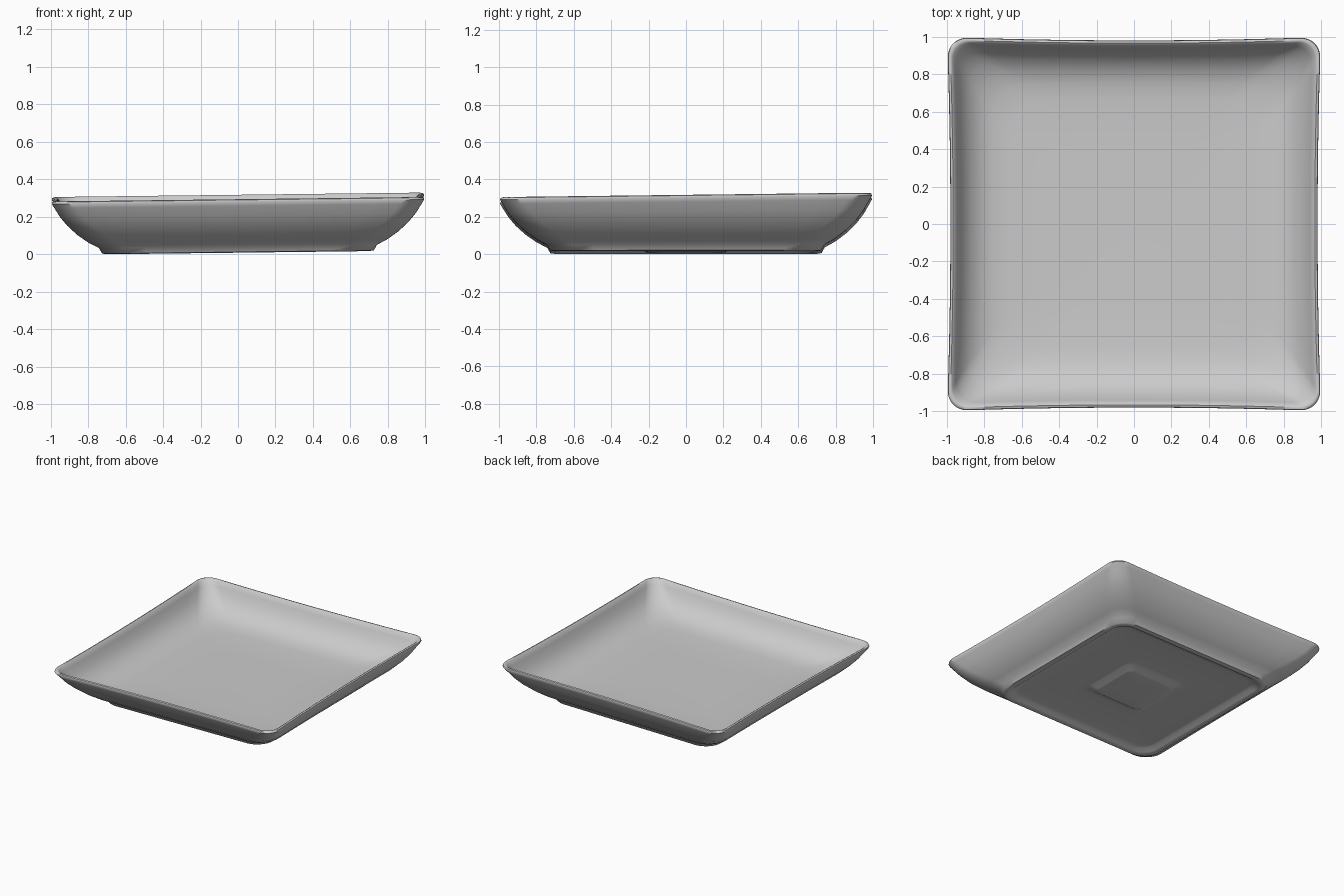
import bpy, bmesh, math

if "Cube" in bpy.data.objects:
    bpy.data.objects.remove(bpy.data.objects["Cube"])


def ring(half, radius, z, pinch=0.0, side=12, arc=8):
    """Rounded square outline with slightly pinched sides and a small tilt."""
    pts = []
    c = half - radius
    for k, (sx, sy) in enumerate(((1, 1), (-1, 1), (-1, -1), (1, -1))):
        a0 = k * math.pi / 2
        for i in range(arc + 1):          # corner arc
            a = a0 + i / arc * math.pi / 2
            pts.append((sx * c + radius * math.cos(a), sy * c + radius * math.sin(a)))
        x0, y0 = pts[-1]
        a = a0 + math.pi / 2              # straight side, along the tangent
        tx, ty = -math.sin(a), math.cos(a)
        for i in range(1, side):
            s = i / side * 2 * c
            pts.append((x0 + tx * s, y0 + ty * s))
    out = []
    for x, y in pts:
        u, v = x / half, y / half
        px = 1 - pinch * max(0, 1 - v * v)
        py = 1 - pinch * max(0, 1 - u * u)
        tilt = 0.012 * x + 0.012 * y * min(1, z / 0.3)
        out.append((x * px, y * py, z + tilt))
    return out


# Half-size, corner radius, height, pinch: from foot centre out, over the rim, in to the floor
profile = [
    (0.05, 0.01, 0.012, 0), (0.19, 0.04, 0.010, 0), (0.21, 0.05, 0.013, 0),   # centre pad
    (0.25, 0.06, 0.036, 0), (0.28, 0.07, 0.038, 0),
    (0.62, 0.10, 0.038, 0), (0.655, 0.11, 0.034, 0), (0.68, 0.12, 0.016, 0),  # recess
    (0.70, 0.13, 0.010, 0), (0.725, 0.14, 0.014, 0),                          # foot
    (0.742, 0.14, 0.044, 0), (0.80, 0.15, 0.075, 0.004), (0.86, 0.15, 0.118, 0.008),
    (0.915, 0.14, 0.17, 0.012), (0.955, 0.13, 0.22, 0.015), (0.985, 0.12, 0.27, 0.018),
    (0.998, 0.11, 0.293, 0.018), (0.995, 0.11, 0.303, 0.018), (0.983, 0.10, 0.307, 0.018),
    (0.972, 0.10, 0.300, 0.018),                                              # rim
    (0.955, 0.11, 0.268, 0.016), (0.925, 0.13, 0.215, 0.012), (0.88, 0.15, 0.165, 0.008),
    (0.82, 0.17, 0.125, 0.005), (0.75, 0.18, 0.102, 0), (0.66, 0.18, 0.092, 0),
    (0.40, 0.12, 0.088, 0), (0.10, 0.03, 0.087, 0),                           # floor
]

bm = bmesh.new()
loops = [[bm.verts.new(p) for p in ring(*row)] for row in profile]
n = len(loops[0])
for a, b in zip(loops, loops[1:]):
    for i in range(n):
        j = (i + 1) % n
        bm.faces.new((a[i], a[j], b[j], b[i]))
bm.faces.new(loops[0][::-1])
bm.faces.new(loops[-1])
bmesh.ops.recalc_face_normals(bm, faces=bm.faces)

# Stand on the ground
low = min(v.co.z for v in bm.verts)
for v in bm.verts:
    v.co.z -= low

mesh = bpy.data.meshes.new("square_plate")
bm.to_mesh(mesh)
bm.free()
plate = bpy.data.objects.new("square_plate", mesh)
bpy.context.collection.objects.link(plate)

grey = bpy.data.materials.new("plain grey")
grey.diffuse_color = (0.6, 0.6, 0.6, 1)
grey.use_nodes = True
grey.node_tree.nodes["Principled BSDF"].inputs["Base Color"].default_value = grey.diffuse_color
mesh.materials.append(grey)

bpy.context.view_layer.objects.active = plate
plate.select_set(True)
bpy.ops.object.shade_smooth_by_angle(angle=math.radians(50))
